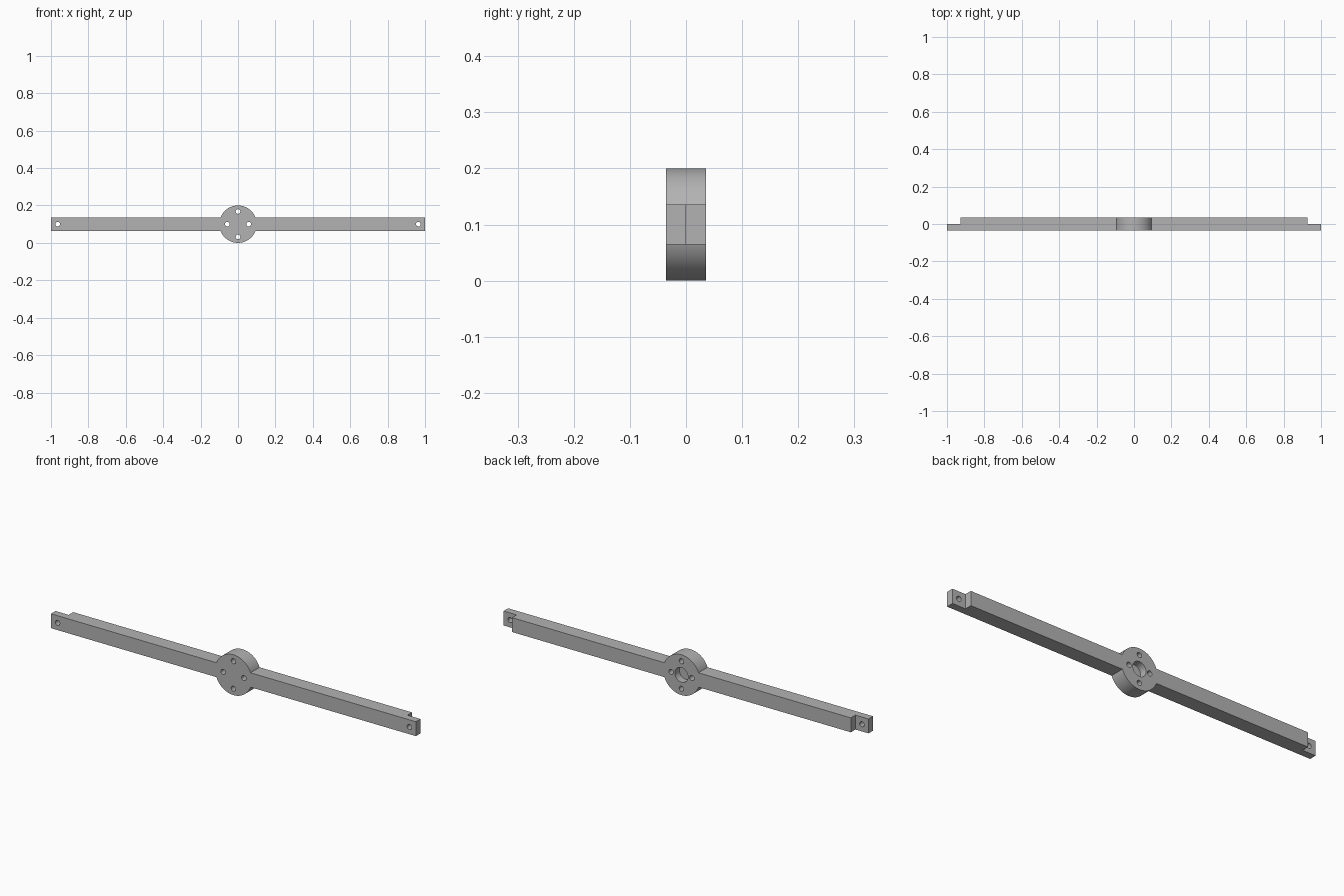
import bpy, bmesh, math
from mathutils import Matrix

cube = bpy.data.objects.get("Cube")
if cube:
    bpy.data.objects.remove(cube, do_unlink=True)

R = 0.1           # hub radius, also the axis height
H = 0.0357        # half of the square arm section
STEP = 1 - 2 * H  # where the end tabs begin
HOLE = 0.0125

grey = bpy.data.materials.new("plain grey")
grey.use_nodes = True
colour = (0.45, 0.45, 0.45, 1)
grey.diffuse_color = colour
grey.node_tree.nodes["Principled BSDF"].inputs["Base Color"].default_value = colour


def finish(name, bm):
    mesh = bpy.data.meshes.new(name)
    bmesh.ops.recalc_face_normals(bm, faces=bm.faces)
    bm.to_mesh(mesh)
    bm.free()
    mesh.materials.append(grey)
    obj = bpy.data.objects.new(name, mesh)
    bpy.context.collection.objects.link(obj)
    return obj


def add_disc(bm, x, z, radius, y0, y1, sides):
    """Cylinder lying along y."""
    place = Matrix.Translation((x, (y0 + y1) / 2, z)) @ Matrix.Rotation(math.pi / 2, 4, "X")
    bmesh.ops.create_cone(bm, cap_ends=True, segments=sides, radius1=radius,
                          radius2=radius, depth=y1 - y0, matrix=place)


def combine(target, other, operation):
    mod = target.modifiers.new(operation.title(), "BOOLEAN")
    mod.operation = operation
    mod.solver = "EXACT"
    mod.object = other
    bpy.context.view_layer.objects.active = target
    bpy.ops.object.modifier_apply(modifier=mod.name)
    bpy.data.objects.remove(other, do_unlink=True)


# Straight arm with a half-thickness tab at each end
bm = bmesh.new()
outline = [(-1, -H), (1, -H), (1, 0), (STEP, 0), (STEP, H), (-STEP, H), (-STEP, 0), (-1, 0)]
face = bm.faces.new([bm.verts.new((x, y, R - H)) for x, y in outline])
top = bmesh.ops.extrude_face_region(bm, geom=[face])["geom"]
bmesh.ops.translate(bm, vec=(0, 0, 2 * H),
                    verts=[v for v in top if isinstance(v, bmesh.types.BMVert)])
arm = finish("mounting_arm", bm)

# Round central hub
bm = bmesh.new()
add_disc(bm, 0, R, R, -H, H, 96)
combine(arm, finish("hub", bm), "UNION")

# Screw holes in hub and tabs, plus the blind shaft recess at the back
bm = bmesh.new()
for side in (-1, 1):
    add_disc(bm, side * 0.057, R, HOLE, -0.1, 0.1, 32)
    add_disc(bm, 0, R + side * 0.068, HOLE, -0.1, 0.1, 32)
    add_disc(bm, side * (1 - H), R, HOLE, -0.1, 0.1, 32)
add_disc(bm, 0, R, 0.036, 0, 0.1, 48)
combine(arm, finish("hole_cutter", bm), "DIFFERENCE")

# Smooth round walls, crisp edges
bpy.ops.object.select_all(action="DESELECT")
arm.select_set(True)
bpy.context.view_layer.objects.active = arm
bpy.ops.object.shade_smooth_by_angle(angle=math.radians(30))
